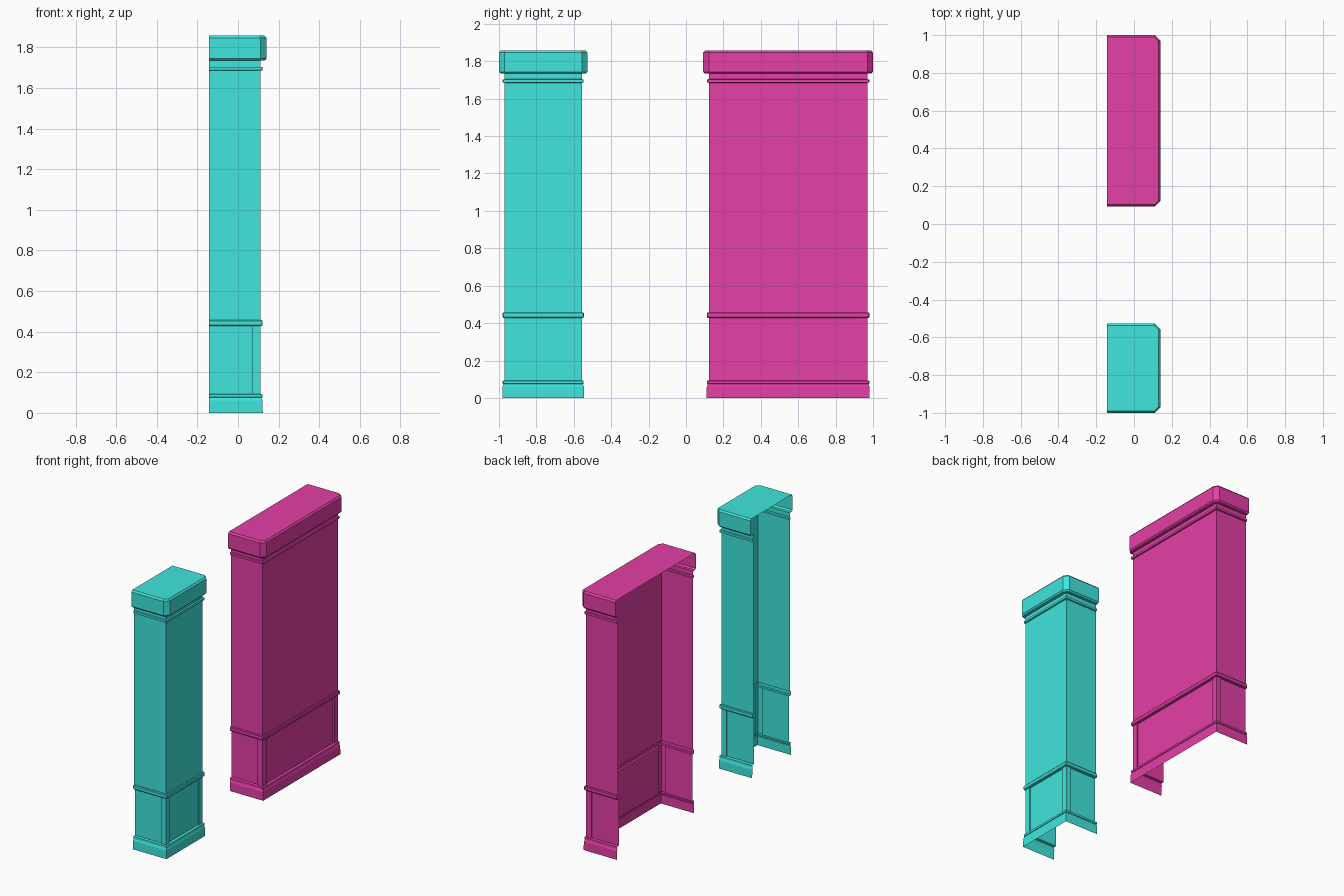
import bpy, bmesh

if "Cube" in bpy.data.objects:
    bpy.data.objects.remove(bpy.data.objects["Cube"])

BACK, FRONT = -0.142, 0.11     # open back edge and shaft face in x
POST, R = 0.04, 0.008          # corner post width, panel recess depth

# Moulding profile: height, outward offset, corner chamfer, panel recess
PROFILE = [
    (0.000, 0.012, 0, 0), (0.060, 0.011, 0, 0), (0.075, 0.006, 0, 0),   # plinth
    (0.077, 0.010, 0.003, 0), (0.091, 0.010, 0.003, 0),                 # base bead
    (0.094, 0.000, 0, 0), (0.094, 0.000, 0, R),                         # panel zone
    (0.428, 0.000, 0, R), (0.428, 0.000, 0, 0),
    (0.428, 0.007, 0.003, 0), (0.433, 0.011, 0.004, 0),                 # dado rail
    (0.453, 0.011, 0.004, 0), (0.458, 0.007, 0.003, 0),
    (0.458, 0.000, 0, 0), (1.685, 0.000, 0, 0),                         # shaft
    (1.687, 0.010, 0.003, 0), (1.702, 0.010, 0.003, 0),                 # neck ring
    (1.704, 0.000, 0, 0), (1.734, 0.000, 0, 0),
    (1.734, 0.020, 0.022, 0), (1.744, 0.030, 0.030, 0),                 # cap
    (1.846, 0.030, 0.030, 0), (1.858, 0.020, 0.022, 0),
]


def plan(half, o, c, r):
    """U-shaped outline around y = 0, open at the back."""
    side = half + o
    right = [(BACK, side - r), (FRONT - POST, side - r), (FRONT - POST, side),
             (FRONT + o - c, side), (FRONT + o, side - c),
             (FRONT + o, half - POST), (FRONT + o - r, half - POST)]
    return [(x, -y) for x, y in right] + right[::-1]


def pillar(name, y0, y1, color):
    half, mid = (y1 - y0) / 2, (y0 + y1) / 2
    bm = bmesh.new()
    rings = [[bm.verts.new((x, y, z)) for x, y in plan(half, o, c, r)]
             for z, o, c, r in PROFILE]
    for a, b in zip(rings, rings[1:]):
        for i in range(len(a) - 1):
            bm.faces.new((a[i], a[i + 1], b[i + 1], b[i]))
    bm.faces.new(rings[-1])    # cap top
    bmesh.ops.remove_doubles(bm, verts=bm.verts, dist=1e-5)
    bmesh.ops.dissolve_limit(bm, angle_limit=0.005, verts=bm.verts, edges=bm.edges)
    bm.normal_update()
    mesh = bpy.data.meshes.new(name)
    bm.to_mesh(mesh)
    bm.free()
    obj = bpy.data.objects.new(name, mesh)
    obj.location.y = mid
    mat = bpy.data.materials.new(name + "_paint")
    mat.diffuse_color = color
    mat.use_nodes = True
    mat.node_tree.nodes["Principled BSDF"].inputs["Base Color"].default_value = mat.diffuse_color
    mesh.materials.append(mat)
    bpy.context.collection.objects.link(obj)


pillar("narrow_pillar", -0.97, -0.557, (0.05, 0.79, 0.72, 1))
pillar("wide_pillar", 0.122, 0.97, (0.78, 0.05, 0.38, 1))
